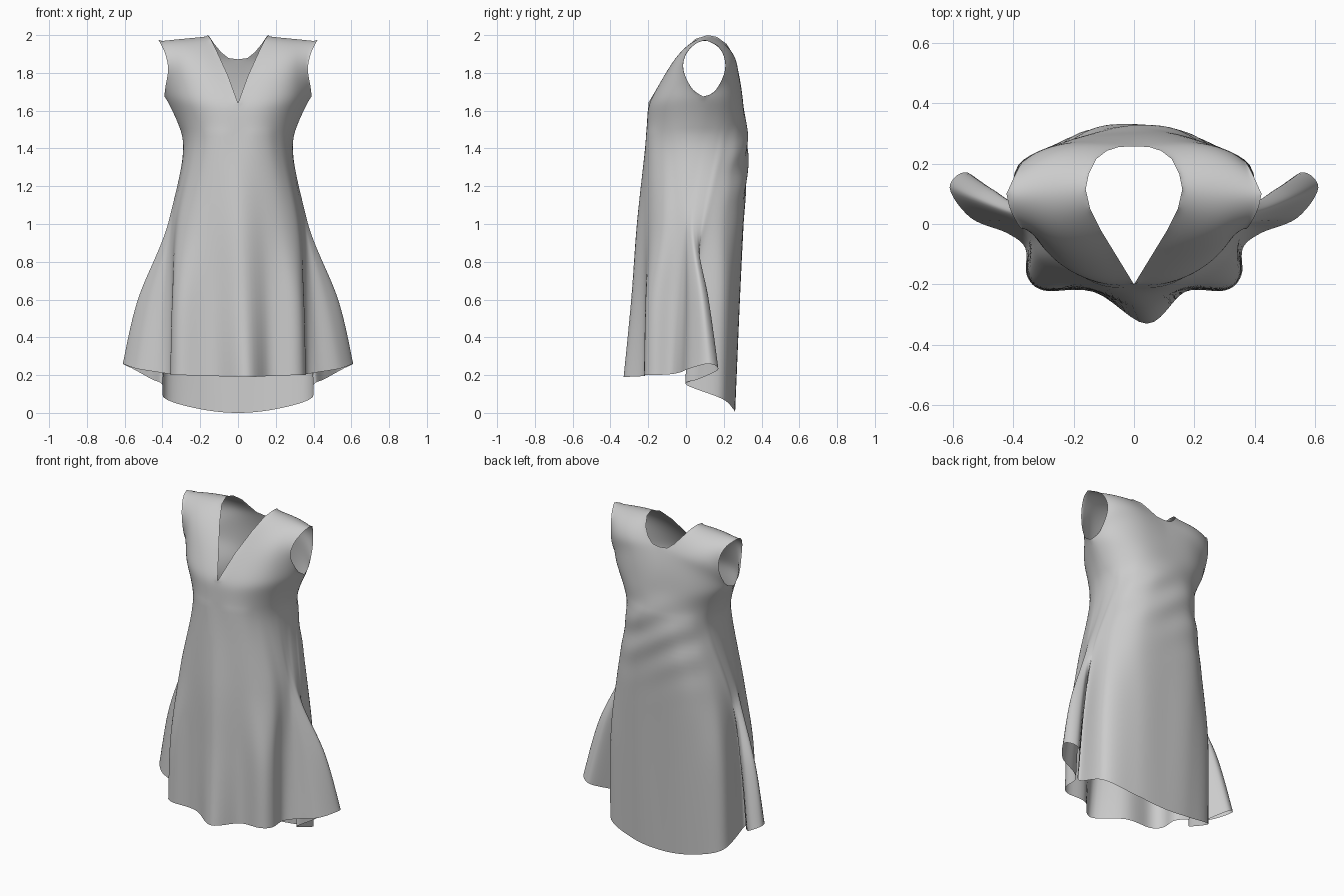
import bpy, bmesh, math
from mathutils import Vector

if "Cube" in bpy.data.objects:
    bpy.data.objects.remove(bpy.data.objects["Cube"])

COLS, ROWS, UP = 42, 14, 28     # columns per half panel, rows per level, rows above the armpit


def catmull(pts, u):
    """Point at index u on a Catmull-Rom curve with padded ends."""
    n = len(pts) - 1
    i = min(int(u), n - 1)
    t = u - i
    p1, p2 = pts[i], pts[i + 1]
    p0 = pts[i - 1] if i > 0 else p1
    p3 = pts[i + 2] if i + 2 <= n else p2
    return 0.5 * (2 * p1 + (p2 - p0) * t + (2 * p0 - 5 * p1 + 4 * p2 - p3) * t * t
                  + (3 * p1 - p0 - 3 * p2 + p3) * t ** 3)


def polyline(points, t):
    pts = [Vector(p) for p in points]
    u = t * (len(pts) - 1)
    i = min(int(u), len(pts) - 2)
    return pts[i].lerp(pts[i + 1], u - i)


def curve(points, t):
    pts = [Vector(p) for p in points]
    return catmull(pts, t * (len(pts) - 1))


# Half cross-sections from centre front, round the side flare, to centre back
hem = [(0, -.33), (.15, -.225), (.30, -.22), (.355, -.17), (.36, -.08), (.42, -.03), (.54, .02),
       (.61, .12), (.55, .17), (.46, .07), (.40, .0), (.385, .19), (.2, .25), (0, .26)]
hem_z = [.19, .195, .2, .2, .205, .215, .235, .26, .23, .18, .15, .075, .02, 0]
thigh = [(0, -.29), (.15, -.22), (.29, -.21), (.345, -.16), (.35, -.07), (.39, -.015), (.47, .02),
         (.53, .085), (.48, .12), (.42, .07), (.385, .03), (.375, .2), (.2, .275), (0, .285)]
hip = [(0, -.26), (.13, -.22), (.24, -.18), (.31, -.12), (.335, -.05), (.35, -.01), (.36, .01),
       (.37, .03), (.37, .05), (.365, .08), (.36, .11), (.32, .21), (.2, .29), (0, .305)]
waist = [(0, -.215), (.09, -.21), (.165, -.18), (.22, -.125), (.255, -.07), (.275, -.02), (.285, .025),
         (.29, .07), (.289, .115), (.28, .16), (.262, .205), (.21, .27), (.12, .315), (0, .328)]
bust = [(0, -.2), (.08, -.2), (.16, -.185), (.235, -.15), (.295, -.095), (.335, -.03), (.365, .03),
        (.39, .09), (.375, .15), (.34, .205), (.275, .255), (.19, .288), (.095, .3), (0, .302)]

sections = [[Vector((x, y, z)) for (x, y), z in zip(hem, hem_z)]]
for ring, z in ((thigh, .6), (hip, 1.0), (waist, 1.42)):
    sections.append([Vector((x, y, z)) for x, y in ring])
sections.append([Vector((x, y, 1.64 + .035 * (x / .39) ** 2)) for x, y in bust])


def flip(p):
    return Vector((-p.x, p.y, p.z))


def section_point(ring, s, back):
    """s = 0 on the centre line, 1 on the side seam."""
    padded = [flip(ring[1])] + ring + [flip(ring[-2])]
    return catmull(padded, 1 + (13 - 6 * s if back else 7 * s))


# Edges of the neckline and armholes, from bust level up to the shoulder
neck = {False: [(0, -.2, 1.64), (.055, -.11, 1.79), (.11, -.02, 1.91), (.145, .05, 1.98), (.16, .115, 2.0)],
        True: [(0, .302, 1.64), (0, .292, 1.76), (0, .257, 1.872), (.05, .255, 1.878), (.09, .242, 1.91),
               (.125, .215, 1.953), (.15, .165, 1.99), (.16, .115, 2.0)]}
arm = {False: [(.39, .09, 1.675), (.385, .03, 1.72), (.37, -.015, 1.82), (.385, 0, 1.9),
               (.41, .05, 1.955), (.422, .1, 1.975)],
       True: [(.39, .09, 1.675), (.38, .15, 1.7), (.37, .2, 1.79), (.37, .205, 1.87),
              (.39, .17, 1.94), (.422, .1, 1.975)]}


def panel_rows(back):
    rows = []
    ss = [c / COLS for c in range(COLS + 1)]
    # Skirt and bodice
    columns = [[section_point(r, s, back) for r in sections] for s in ss]
    for j in range(4 * ROWS + 1):
        rows.append([catmull(col, j / ROWS) for col in columns])
    # Yoke stretched between neckline and armhole
    base = rows[-1]
    n0, a0 = polyline(neck[back], 0), curve(arm[back], 0)
    bulge = [p - n0.lerp(a0, s) for p, s in zip(base, ss)]
    for j in range(1, UP + 1):
        t = j / UP
        n, a = polyline(neck[back], t), curve(arm[back], t)
        fade = (1 - t) ** (0.9 if back else 1.25)
        rows.append([n.lerp(a, s) + b * fade for s, b in zip(ss, bulge)])
    return rows


def drape(p):
    """Off-centre front pleat and soft creases across the back waist."""
    q = p.copy()
    if p.y < 0:
        q.x += .05 * math.exp(-(p.x / .16) ** 2) * max(0, 1 - p.z / 1.3)
    elif p.y > .15:
        w = math.exp(-((p.z - 1.33) / .2) ** 2) * min(1, (p.y - .15) / .1)
        q.y += .006 * w * math.sin(30 * p.z + 9 * p.x + 2 * math.sin(7 * p.x))
    return q


bm = bmesh.new()
for back in (False, True):
    rows = panel_rows(back)
    for side in (1, -1):
        grid = [[bm.verts.new((p.x * side, p.y, p.z)) for p in row] for row in rows]
        for r0, r1 in zip(grid, grid[1:]):
            for c in range(COLS):
                quad = [r0[c], r0[c + 1], r1[c + 1], r1[c]]
                bm.faces.new(quad if (side == 1) != back else quad[::-1])
# Sew the centre, side and shoulder seams
bmesh.ops.remove_doubles(bm, verts=bm.verts, dist=.0004)
# Relax the cloth over the bust, shoulder blades and shoulders
soft = [v for v in bm.verts if v.co.z > 1.5 and not v.is_boundary]
for _ in range(30):
    bmesh.ops.smooth_vert(bm, verts=soft, factor=.5, use_axis_x=True, use_axis_y=True, use_axis_z=True)
for v in bm.verts:
    v.co = drape(v.co)

mesh = bpy.data.meshes.new("dress")
bm.to_mesh(mesh)
bm.free()
dress = bpy.data.objects.new("dress", mesh)
bpy.context.collection.objects.link(dress)
for poly in mesh.polygons:
    poly.use_smooth = True
